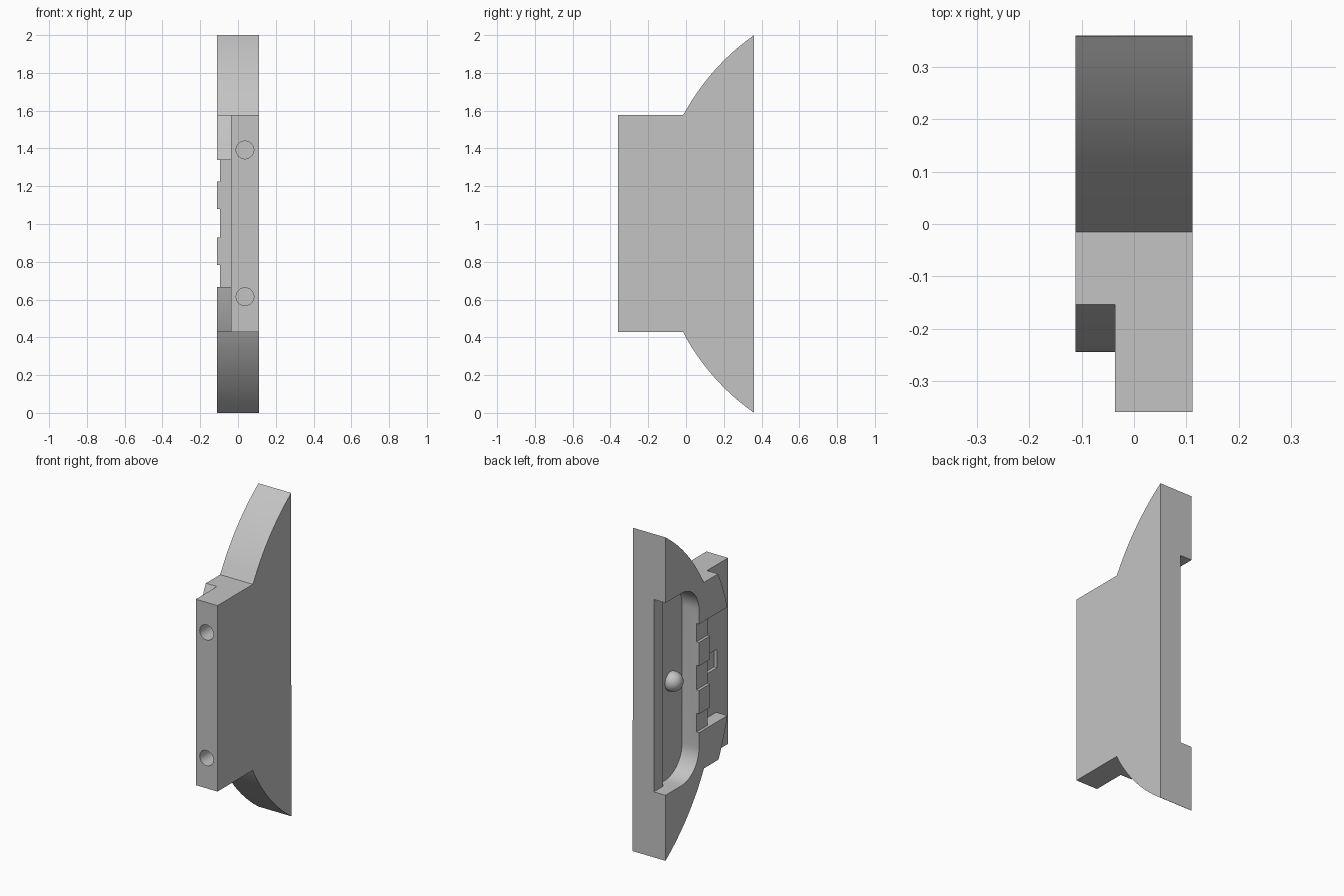
import bpy, bmesh, math
from mathutils import Matrix

if "Cube" in bpy.data.objects:
    bpy.data.objects.remove(bpy.data.objects["Cube"])

grey = bpy.data.materials.new("light grey")
grey.diffuse_color = (0.55, 0.55, 0.55, 1)
grey.use_nodes = True
grey.node_tree.nodes["Principled BSDF"].inputs["Base Color"].default_value = grey.diffuse_color


def finish(name, bm):
    bmesh.ops.recalc_face_normals(bm, faces=bm.faces)
    me = bpy.data.meshes.new(name)
    bm.to_mesh(me)
    bm.free()
    me.materials.append(grey)
    ob = bpy.data.objects.new(name, me)
    bpy.context.collection.objects.link(ob)
    return ob


def prism(name, pts, x0, x1):
    """Extrude a (y, z) outline along x."""
    bm = bmesh.new()
    face = bm.faces.new([bm.verts.new((x0, y, z)) for y, z in pts])
    new = bmesh.ops.extrude_face_region(bm, geom=[face])["geom"]
    bmesh.ops.translate(bm, vec=(x1 - x0, 0, 0),
                        verts=[v for v in new if isinstance(v, bmesh.types.BMVert)])
    return finish(name, bm)


def rect(y0, y1, z0, z1):
    return [(y0, z0), (y1, z0), (y1, z1), (y0, z1)]


def arc(c, r, za, zb, n=16):
    """Points of a circle centred at y=c, z=1, with heights from za to zb."""
    a, b = math.asin((za - 1) / r), math.asin((zb - 1) / r)
    return [(c - r * math.cos(a + (b - a) * i / n),
             1 + r * math.sin(a + (b - a) * i / n)) for i in range(n + 1)]


def cut(body, cutter):
    mod = body.modifiers.new("cut", 'BOOLEAN')
    mod.operation, mod.solver, mod.object = 'DIFFERENCE', 'EXACT', cutter
    bpy.context.view_layer.objects.active = body
    bpy.ops.object.modifier_apply(modifier=mod.name)
    bpy.data.objects.remove(cutter)


SIDE, STEP = -0.112, -0.036

# Body: straight front block flaring in arcs to a tall back edge
outline = ([(-0.36, 0.428), (-0.015, 0.428)] + arc(1.064, 1.2225, 0.425, 0.0)[1:]
           + [(0.36, 2.0)] + arc(1.064, 1.2225, 2.0, 1.575)[1:-1]
           + [(-0.015, 1.578), (-0.36, 1.578)])
body = prism("body", outline, SIDE, 0.112)

# Step along the front of the left side, with a bowed edge
bow = arc(1.027, 1.315, 0.40, 1.60, 24)
cut(body, prism("step_cutter", bow + [(-0.5, 1.60), (-0.5, 0.40)], -0.2, STEP))

# Side recess between the upper and lower blocks
cut(body, prism("recess_cutter", rect(-0.45, -0.075, 0.667, 1.338), -0.2, STEP))

# Shallow notches across the ridge
for z0, z1 in ((0.667, 0.783), (0.928, 1.08), (1.225, 1.338)):
    cut(body, prism("notch_cutter", rect(-0.2, 0.1, z0, z1), -0.2, -0.095))

# Small shallow slot beside the ridge
cut(body, prism("slot_cutter", rect(-0.25, -0.078, 0.94, 1.055), -0.05, -0.016))

# Deep pocket with two rounded corners, and a shallow opening to the back
P0, P1, R = 0.405, 1.595, 0.17
corner = [i * math.pi / 2 / 12 for i in range(13)]
pocket = [(0.27, P0)]
pocket += [(0.033 + R - R * math.sin(t), P0 + R - R * math.cos(t)) for t in corner]
pocket += [(0.033 + R - R * math.cos(t), P1 - R + R * math.sin(t)) for t in corner]
pocket += [(0.27, P1)]
cut(body, prism("pocket_cutter", pocket, -0.2, 0.003))
cut(body, prism("opening_cutter", rect(0.25, 0.45, P0, P1), -0.2, -0.032))

# Two round holes in the front face
for z in (0.615, 1.392):
    bm = bmesh.new()
    bmesh.ops.create_cone(bm, cap_ends=True, segments=32, radius1=0.047,
                          radius2=0.047, depth=0.5,
                          matrix=Matrix.Translation((0.037, -0.36, z))
                          @ Matrix.Rotation(math.pi / 2, 4, 'X'))
    cut(body, finish("hole_cutter", bm))

# Round knob in the pocket
bm = bmesh.new()
bmesh.ops.create_uvsphere(bm, u_segments=32, v_segments=16, radius=0.06,
                          matrix=Matrix.Translation((-0.01, 0.143, 1.0)))
knob = finish("knob", bm)

# Smooth curved faces, keep edges sharp
for ob in (body, knob):
    bpy.ops.object.select_all(action='DESELECT')
    ob.select_set(True)
    bpy.context.view_layer.objects.active = ob
    bpy.ops.object.shade_smooth_by_angle(angle=math.radians(25))
